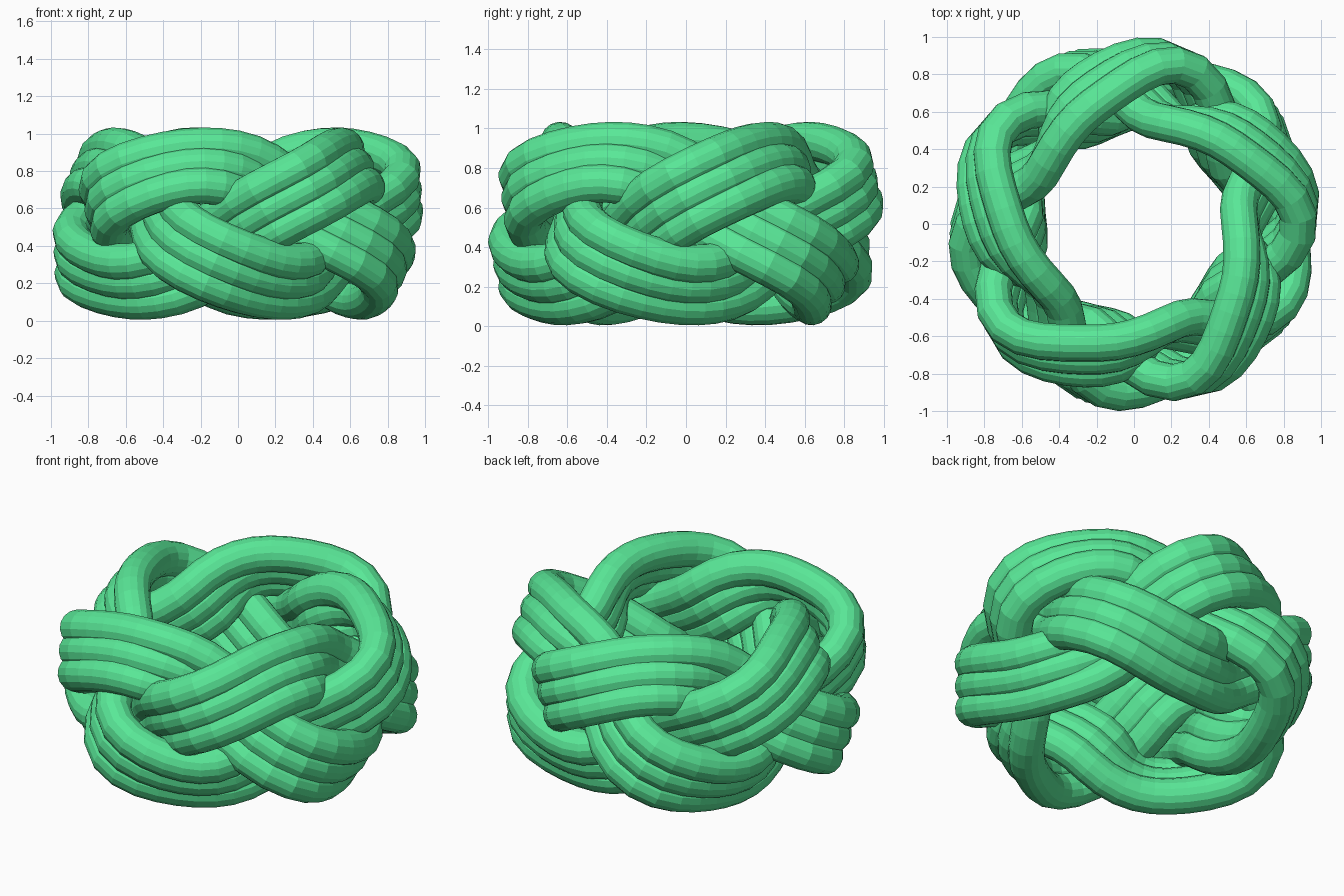
import bpy
from math import sin, cos, pi, radians
from mathutils import Vector

if "Cube" in bpy.data.objects:
    bpy.data.objects.remove(bpy.data.objects["Cube"])

BIGHTS, TURNS = 5, 3          # woven ring: 5 scallops, 3 laps
R, WEAVE, SKEW = 0.73, 0.146, 0.25   # mean radius, in/out weaving
MID, AMP = 0.519, 0.31        # height centre and wave
RIBS, PITCH, RAD = 3, 0.125, 0.1
TILT, START = radians(32), radians(39)
N = 165

mat = bpy.data.materials.new("green")
mat.diffuse_color = (0.1, 0.8, 0.31, 1)
mat.use_nodes = True
mat.node_tree.nodes["Principled BSDF"].inputs["Base Color"].default_value = mat.diffuse_color


def centre(th):
    ph = BIGHTS / TURNS * (th - START)
    r = R - WEAVE * (sin(2 * ph) - SKEW * sin(4 * ph))
    return Vector((r * cos(th), r * sin(th), MID + AMP * cos(ph)))


def rib_point(th, off):
    # sideways offset inside the strand, leaning inward at the top and bottom rims
    ph = BIGHTS / TURNS * (th - START)
    tan = (centre(th + 0.001) - centre(th - 0.001)).normalized()
    s = TILT * cos(ph) ** 3
    nrm = Vector((cos(s) * cos(th), cos(s) * sin(th), sin(s)))
    nrm = (nrm - tan * nrm.dot(tan)).normalized()
    return centre(th) + nrm.cross(tan) * off


# parallel ribs that make up the braided strand
for k in range(RIBS):
    off = (k - (RIBS - 1) / 2) * PITCH
    cu = bpy.data.curves.new(f"braid_rib_{k + 1}", 'CURVE')
    cu.dimensions = '3D'
    cu.bevel_depth = RAD
    cu.bevel_resolution = 6
    sp = cu.splines.new('POLY')
    sp.points.add(N - 1)
    for i, p in enumerate(sp.points):
        p.co = (*rib_point(2 * pi * TURNS * i / N, off), 1)
    sp.use_cyclic_u = True
    sp.use_smooth = False
    ob = bpy.data.objects.new(cu.name, cu)
    bpy.context.collection.objects.link(ob)
    cu.materials.append(mat)
    bpy.ops.object.select_all(action='DESELECT')
    ob.select_set(True)
    bpy.context.view_layer.objects.active = ob
    bpy.ops.object.convert(target='MESH')
